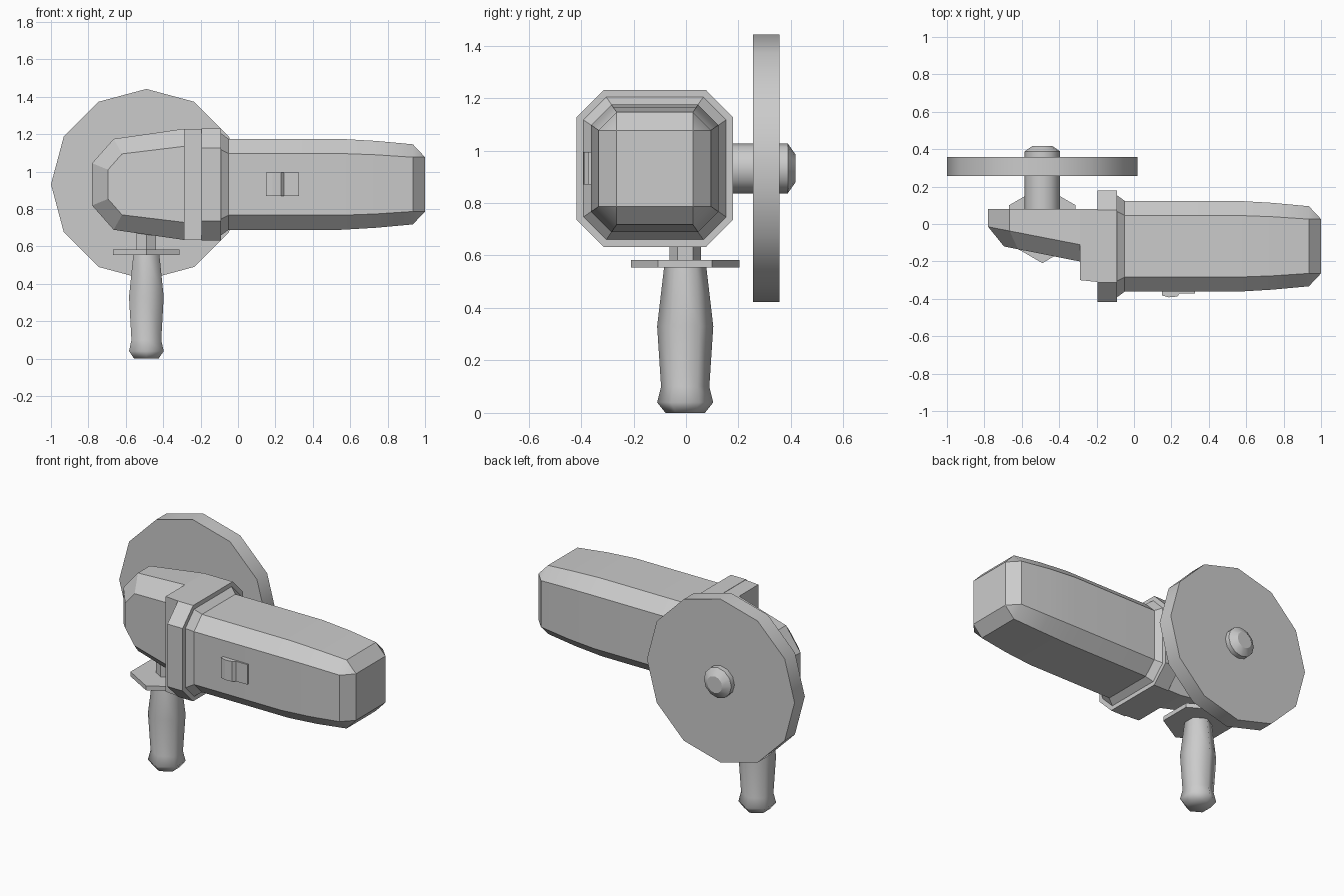
import bpy, bmesh, math

if "Cube" in bpy.data.objects:
    bpy.data.objects.remove(bpy.data.objects["Cube"])

CY, CZ = -0.119, 0.932      # body axis
TX = -0.49                  # spindle and side grip x position


def loft(name, rings, smooth=None):
    """Skin closed rings of points, cap both ends."""
    bm = bmesh.new()
    vs = [[bm.verts.new(p) for p in r] for r in rings]
    n = len(rings[0])
    for a, b in zip(vs, vs[1:]):
        for i in range(n):
            j = (i + 1) % n
            bm.faces.new((a[i], a[j], b[j], b[i]))
    bm.faces.new(vs[0])
    bm.faces.new(vs[-1])
    bmesh.ops.remove_doubles(bm, verts=bm.verts, dist=1e-4)
    bmesh.ops.recalc_face_normals(bm, faces=bm.faces)
    me = bpy.data.meshes.new(name)
    bm.to_mesh(me)
    bm.free()
    ob = bpy.data.objects.new(name, me)
    bpy.context.collection.objects.link(ob)
    if smooth:
        for p in me.polygons:
            p.use_smooth = True
        me.set_sharp_from_angle(angle=math.radians(smooth))
    return ob


def octagon(x, h, f):
    """Chamfered square across the body axis: half size h, half flat f."""
    pts = [(h, f), (f, h), (-f, h), (-h, f), (-h, -f), (-f, -h), (f, -h), (h, -f)]
    return [(x, CY + y, CZ + z) for y, z in pts]


def turned_y(y, r, n=12):
    return [(TX + r * math.cos(2 * math.pi * i / n), y,
             CZ + r * math.sin(2 * math.pi * i / n)) for i in range(n)]


def hexagon_z(z, r):
    return [(TX + r * math.sin(math.pi * i / 3),
             -0.003 + r * math.cos(math.pi * i / 3), z) for i in range(6)]


# Motor body, collar and flange
loft("motor_body", [octagon(*s) for s in [
    (-0.09, 0.243, 0.165), (0.55, 0.243, 0.165), (0.74, 0.232, 0.158),
    (0.935, 0.214, 0.145), (1.0, 0.145, 0.145)]], 31)
loft("collar", [octagon(-0.1, 0.272, 0.185), octagon(-0.09, 0.272, 0.185),
                octagon(-0.05, 0.243, 0.165)])
loft("flange", [octagon(-0.195, 0.299, 0.195), octagon(-0.09, 0.299, 0.195)])

# Block joining flange and gear head
loft("neck_block", [[(x, y, CZ + z) for x, y in
                     [(-0.29, 0.08), (-0.29, -0.30), (-0.195, -0.31), (-0.195, 0.08)]]
                    for z in (-0.297, 0.297)])

# Gear head: mirrored outline, sloping front with chamfered rim
def outline(half):
    return half + [(x, -z) for x, z in reversed(half)]

outer = outline([(-0.29, 0.297), (-0.665, 0.243), (-0.78, 0.113)])
inner = outline([(-0.29, 0.203), (-0.62, 0.163), (-0.695, 0.078)])
loft("gear_head", [
    [(x, 0.08, CZ + z) for x, z in outer],
    [(x, -0.015 - 0.194 * (x + 0.78), CZ + z) for x, z in outer],
    [(x, -0.12 - 0.198 * (x + 0.695), CZ + z) for x, z in inner]])

# Power switch on the front of the body
loft("power_switch", [[(x, y, z) for x, y in
                       [(0.15, -0.34), (0.15, -0.382), (0.185, -0.392), (0.23, -0.388),
                        (0.245, -0.372), (0.325, -0.372), (0.325, -0.34)]]
                      for z in (0.87, 0.995)])

# Spindle, disc and lock nut
loft("spindle", [turned_y(0.07, 0.095), turned_y(0.26, 0.095)], 31)
loft("cutting_disc", [turned_y(0.256, 0.51), turned_y(0.357, 0.51)], 31)
loft("lock_nut", [turned_y(0.35, 0.095), turned_y(0.388, 0.095),
                  turned_y(0.418, 0.052)], 31)

# Side grip with guard and stud
loft("side_grip", [hexagon_z(*s) for s in [
    (0, 0.075), (0.04, 0.107), (0.1, 0.092), (0.33, 0.107), (0.56, 0.08)]], 62)
loft("grip_guard", [hexagon_z(0.555, 0.206), hexagon_z(0.583, 0.206)])
loft("grip_stud", [hexagon_z(0.57, 0.06), hexagon_z(0.7, 0.06)])
